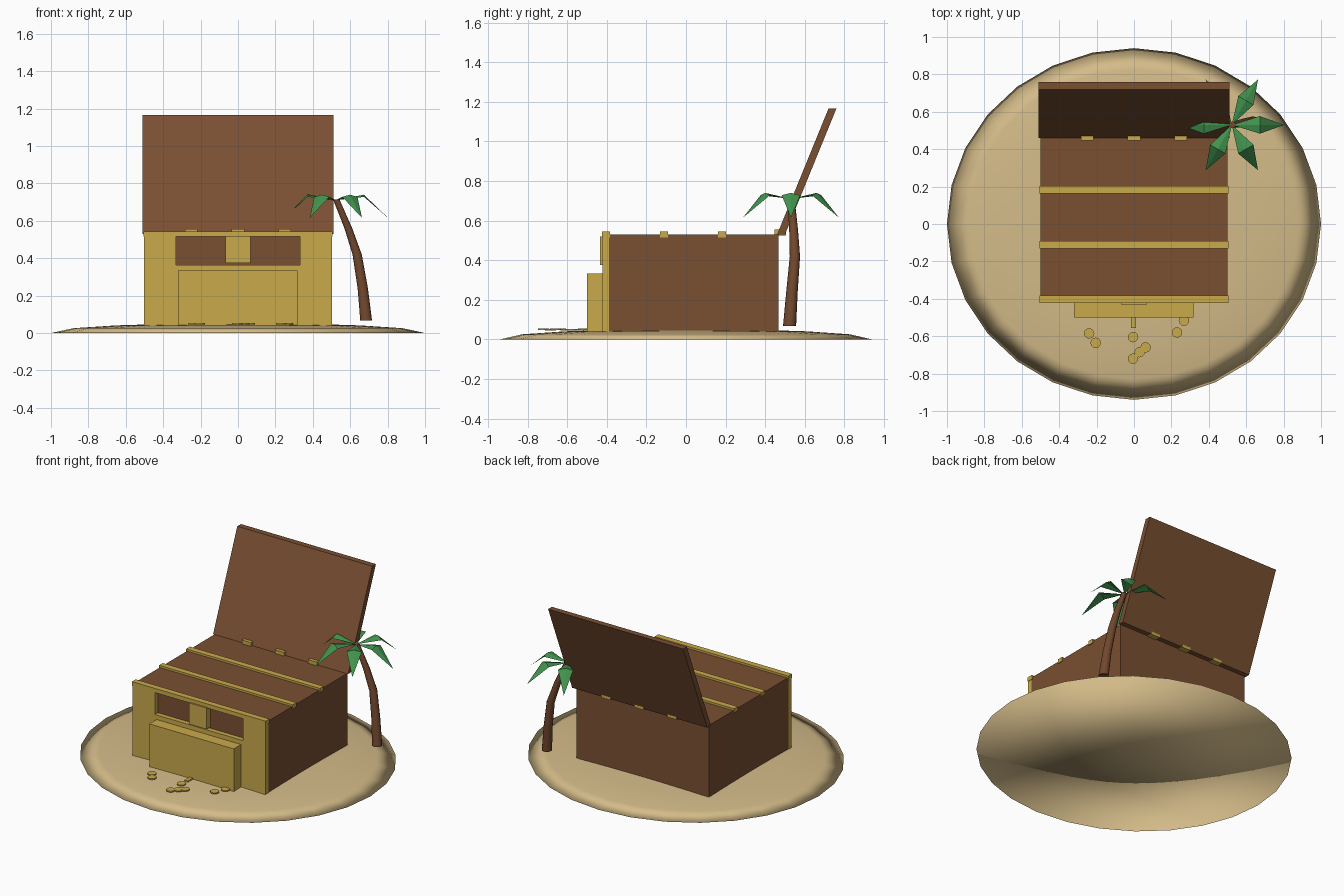
import bpy, bmesh
from math import sin, cos, pi
from mathutils import Vector

cube = bpy.data.objects.get("Cube")
if cube:
    bpy.data.objects.remove(cube, do_unlink=True)


def material(name, rgb):
    m = bpy.data.materials.new(name)
    m.use_nodes = True
    m.diffuse_color = (*rgb, 1)
    m.node_tree.nodes["Principled BSDF"].inputs["Base Color"].default_value = (*rgb, 1)
    return m


WOOD = material("chest wood", (0.195, 0.08, 0.032))
GOLD = material("gold", (0.59, 0.40, 0.07))
SAND = material("sand", (0.66, 0.50, 0.25))
BARK = material("palm bark", (0.165, 0.063, 0.026))
LEAF = material("palm green", (0.054, 0.29, 0.075))


def make(name, verts, faces, mat, smooth=False, recalc=True):
    me = bpy.data.meshes.new(name)
    me.from_pydata(verts, [], faces)
    if recalc:
        bm = bmesh.new()
        bm.from_mesh(me)
        bmesh.ops.recalc_face_normals(bm, faces=bm.faces)
        bm.to_mesh(me)
        bm.free()
    for p in me.polygons:
        p.use_smooth = smooth
    me.materials.append(mat)
    ob = bpy.data.objects.new(name, me)
    bpy.context.scene.collection.objects.link(ob)
    return ob


def extrude_x(name, outline, x0, x1, mat):
    """Prism with a (y, z) outline, spanning x0 to x1."""
    n = len(outline)
    verts = [(x, y, z) for x in (x0, x1) for y, z in outline]
    faces = [tuple(range(n)), tuple(range(n, 2 * n))]
    faces += [(i, (i + 1) % n, n + (i + 1) % n, n + i) for i in range(n)]
    return make(name, verts, faces, mat)


def box(name, x, y, z, mat):
    outline = [(y[0], z[0]), (y[1], z[0]), (y[1], z[1]), (y[0], z[1])]
    return extrude_x(name, outline, x[0], x[1], mat)


def loft(name, rings, mat, smooth):
    """Skin a list of equal vertex rings and cap both ends."""
    n = len(rings[0])
    verts = [v for r in rings for v in r]
    faces = [(k * n + i, k * n + (i + 1) % n, (k + 1) * n + (i + 1) % n, (k + 1) * n + i)
             for k in range(len(rings) - 1) for i in range(n)]
    for k, ring in ((0, rings[0]), (len(rings) - 1, rings[-1])):
        verts.append(sum((Vector(v) for v in ring), Vector()) / n)
        faces += [(k * n + i, k * n + (i + 1) % n, len(verts) - 1) for i in range(n)]
    return make(name, verts, faces, mat, smooth)


def ring(cx, cy, cz, rx, ry, n):
    return [(cx + rx * sin(2 * pi * i / n), cy + ry * cos(2 * pi * i / n), cz)
            for i in range(n)]


# Island: soft low mound with a flat underside
profile = [(1, 0), (0.88, 0.026), (0.65, 0.041), (0.35, 0.05), (0.1, 0.053)]
loft("sand_island", [ring(0, 0, z, r, r * 0.94, 28) for r, z in profile], SAND, True)

# Chest body and open lid
FRONT, BACK, TOP = -0.39, 0.467, 0.53
box("chest_body", (-0.5, 0.5), (FRONT, BACK), (0.04, TOP), WOOD)
extrude_x("chest_lid", [(0.46, TOP), (0.5, TOP), (0.76, 1.167), (0.72, 1.167)],
          -0.51, 0.51, WOOD)

# Gold front frame around the recess
for side, name in ((-1, "right"), (1, "left")):
    box(name + "_front_panel", sorted((side * 0.332, side * 0.502)), (-0.422, FRONT),
        (0.04, 0.535), GOLD)
box("front_lower_panel", (-0.332, 0.332), (-0.422, FRONT), (0.04, 0.365), GOLD)
box("lock_plate", (-0.066, 0.066), (-0.434, FRONT), (0.375, 0.52), GOLD)
box("front_step", (-0.32, 0.318), (-0.5, -0.42), (0.04, 0.334), GOLD)

# Straps over the top
for name, y in (("front", -0.403), ("middle", -0.111), ("rear", 0.182)):
    box(name + "_strap", (-0.505, 0.505), (y - 0.02, y + 0.02), (0.515, 0.544), GOLD)

# Hinges
for i, x in enumerate((-0.25, 0, 0.25)):
    box(f"hinge_{i + 1}", (x - 0.034, x + 0.034), (0.447, 0.506), (0.525, 0.555), GOLD)

# Scattered coins and a small bar in front
coins = [(-0.24, -0.585), (-0.205, -0.635), (-0.005, -0.605), (-0.005, -0.72),
         (0.03, -0.685), (0.062, -0.66), (0.23, -0.58), (0.267, -0.517)]
for i, (x, y) in enumerate(coins):
    z = 0.045 + 0.002 * (i % 2)
    loft(f"coin_{i + 1}", [ring(x, y, h, 0.028, 0.028, 12) for h in (z, z + 0.008)],
         GOLD, False)
box("gold_bar", (-0.015, 0.01), (-0.555, -0.5), (0.044, 0.053), GOLD)

# Palm trunk: bent taper
trunk = [((0.685, 0.523, 0.068), 0.033), ((0.667, 0.535, 0.24), 0.029),
         ((0.637, 0.55, 0.42), 0.026), ((0.59, 0.543, 0.56), 0.022),
         ((0.525, 0.53, 0.715), 0.018)]
trunk_ob = loft("palm_trunk", [ring(*p, r, r, 10) for p, r in trunk], BARK, False)
bpy.ops.object.select_all(action='DESELECT')
trunk_ob.select_set(True)
bpy.context.view_layer.objects.active = trunk_ob
bpy.ops.object.shade_smooth_by_angle(angle=0.7)

# Palm fronds: folded kite leaves around the crown
crown = Vector((0.523, 0.53, 0))
for i in range(6):
    a = i * pi / 3
    out, across = Vector((cos(a), sin(a), 0)), Vector((-sin(a), cos(a), 0))

    def at(r, w, z):
        return crown + out * r + across * w + Vector((0, 0, z))

    verts = [at(0, 0, 0.71), at(0.15, -0.047, 0.728), at(0.28, 0, 0.615),
             at(0.15, 0.047, 0.728), at(0.15, 0, 0.74)]
    make(f"palm_frond_{i + 1}", verts, [(0, 1, 4), (1, 2, 4), (4, 2, 3), (0, 4, 3)],
         LEAF, recalc=False)
